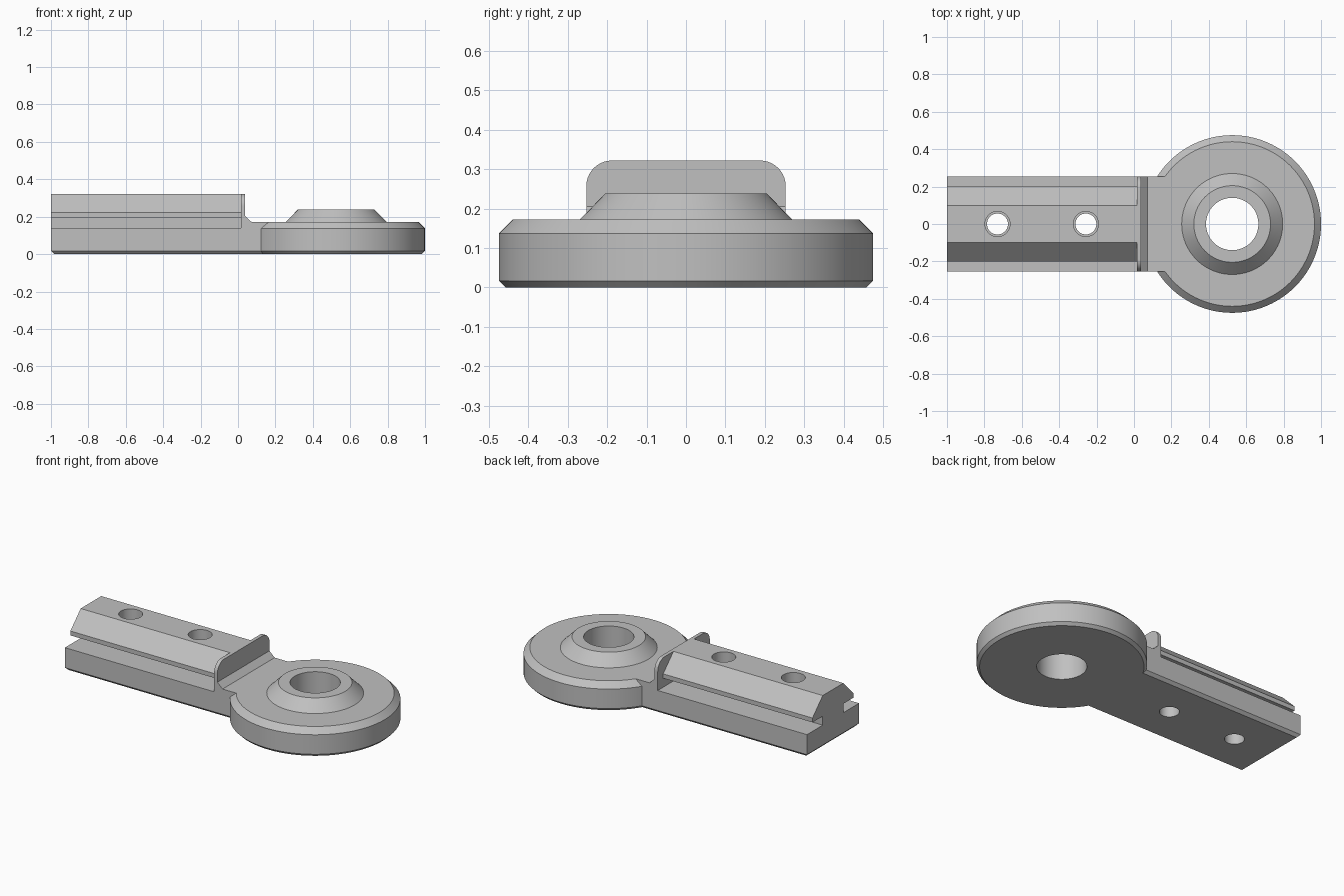
import bpy, bmesh
from math import pi, sin, cos, radians
from mathutils import Matrix

cube = bpy.data.objects.get("Cube")
if cube:
    bpy.data.objects.remove(cube, do_unlink=True)

grey = bpy.data.materials.new("plain grey")
grey.use_nodes = True
colour = (0.53, 0.53, 0.53, 1)
grey.diffuse_color = colour
grey.node_tree.nodes["Principled BSDF"].inputs["Base Color"].default_value = colour

HALF = 0.253          # half width of the bar
TOP = 0.322           # height of the rail and stop plate
EYE_X = 0.525         # centre of the eye
CHAMFER = 0.017


def finish(name, bm):
    bmesh.ops.recalc_face_normals(bm, faces=bm.faces)
    mesh = bpy.data.meshes.new(name)
    bm.to_mesh(mesh)
    bm.free()
    mesh.materials.append(grey)
    obj = bpy.data.objects.new(name, mesh)
    bpy.context.collection.objects.link(obj)
    return obj


def extrude(points, vector):
    bm = bmesh.new()
    face = bm.faces.new([bm.verts.new(p) for p in points])
    new = bmesh.ops.extrude_face_region(bm, geom=[face])["geom"]
    bmesh.ops.translate(bm, vec=vector,
                        verts=[g for g in new if isinstance(g, bmesh.types.BMVert)])
    return bm


def lathe(name, profile, x, steps):
    """Turn a closed (radius, z) profile about a vertical axis at x."""
    bm = bmesh.new()
    rings = []
    for i in range(steps):
        a = 2 * pi * i / steps
        rings.append([bm.verts.new((x + r * cos(a), r * sin(a), z)) for r, z in profile])
    n = len(profile)
    for i in range(steps):
        a, b = rings[i], rings[(i + 1) % steps]
        for j in range(n):
            k = (j + 1) % n
            bm.faces.new((a[j], b[j], b[k], a[k]))
    return finish(name, bm)


def bore(name, x, radius, z0, z1):
    bm = bmesh.new()
    bmesh.ops.create_cone(bm, cap_ends=True, segments=48, radius1=radius, radius2=radius,
                          depth=z1 - z0, matrix=Matrix.Translation((x, 0, (z0 + z1) / 2)))
    return finish(name, bm)


def combine(target, tool, operation):
    mod = target.modifiers.new(operation.lower(), 'BOOLEAN')
    mod.operation = operation
    mod.solver = 'EXACT'
    mod.object = tool
    bpy.context.view_layer.objects.active = target
    bpy.ops.object.modifier_apply(modifier=mod.name)
    bpy.data.objects.remove(tool, do_unlink=True)


# Bar with a raised, sloped shoulder beside the eye
side = [(-1, 0), (0.3, 0), (0.3, 0.172), (0.072, 0.172), (0.037, 0.205),
        (0.015, 0.205), (0.015, 0.14), (-1, 0.14)]
bm = extrude([(x, -HALF, z) for x, z in side], (0, 2 * HALF, 0))
under = [e for e in bm.edges if all(v.co.z < 0.001 for v in e.verts)
         and any(v.co.x < 0 for v in e.verts)]
bmesh.ops.bevel(bm, geom=under, offset=CHAMFER, segments=1, affect='EDGES')
body = finish("mounting_bar_with_eye", bm)

# T-shaped rail with sloping shoulders
half = [(0.1, 0.1), (0.1, 0.195), (0.2, 0.195), (0.2, 0.222), (0.1, TOP)]
section = half + [(-y, z) for y, z in reversed(half)]
rail = finish("rail", extrude([(-1, y, z) for y, z in section], (1.026, 0, 0)))

# Stop plate with rounded upper corners
r = 0.065
arc = [(HALF - r + r * cos(radians(a)), TOP - r + r * sin(radians(a)))
       for a in range(0, 91, 9)]
half = [(HALF, 0.1)] + arc
section = half + [(-y, z) for y, z in reversed(half)]
plate = finish("stop_plate", extrude([(0.015, y, z) for y, z in section], (0.022, 0, 0)))

# Round eye with chamfered rims and a conical boss
eye = lathe("eye", [(0.14, 0), (0.475 - CHAMFER, 0), (0.475, CHAMFER), (0.475, 0.137),
                    (0.44, 0.172), (0.27, 0.172), (0.205, 0.238), (0.14, 0.238)], EYE_X, 96)

for part in (rail, plate, eye):
    combine(body, part, 'UNION')

# Stepped bolt holes through the rail
for x in (-0.73, -0.257):
    combine(body, bore("bolt_bore", x, 0.056, -0.1, 0.5), 'DIFFERENCE')
    combine(body, bore("bolt_counterbore", x, 0.067, 0.17, 0.5), 'DIFFERENCE')

bpy.ops.object.select_all(action='DESELECT')
body.select_set(True)
bpy.context.view_layer.objects.active = body
bpy.ops.object.shade_smooth_by_angle(angle=radians(25))
